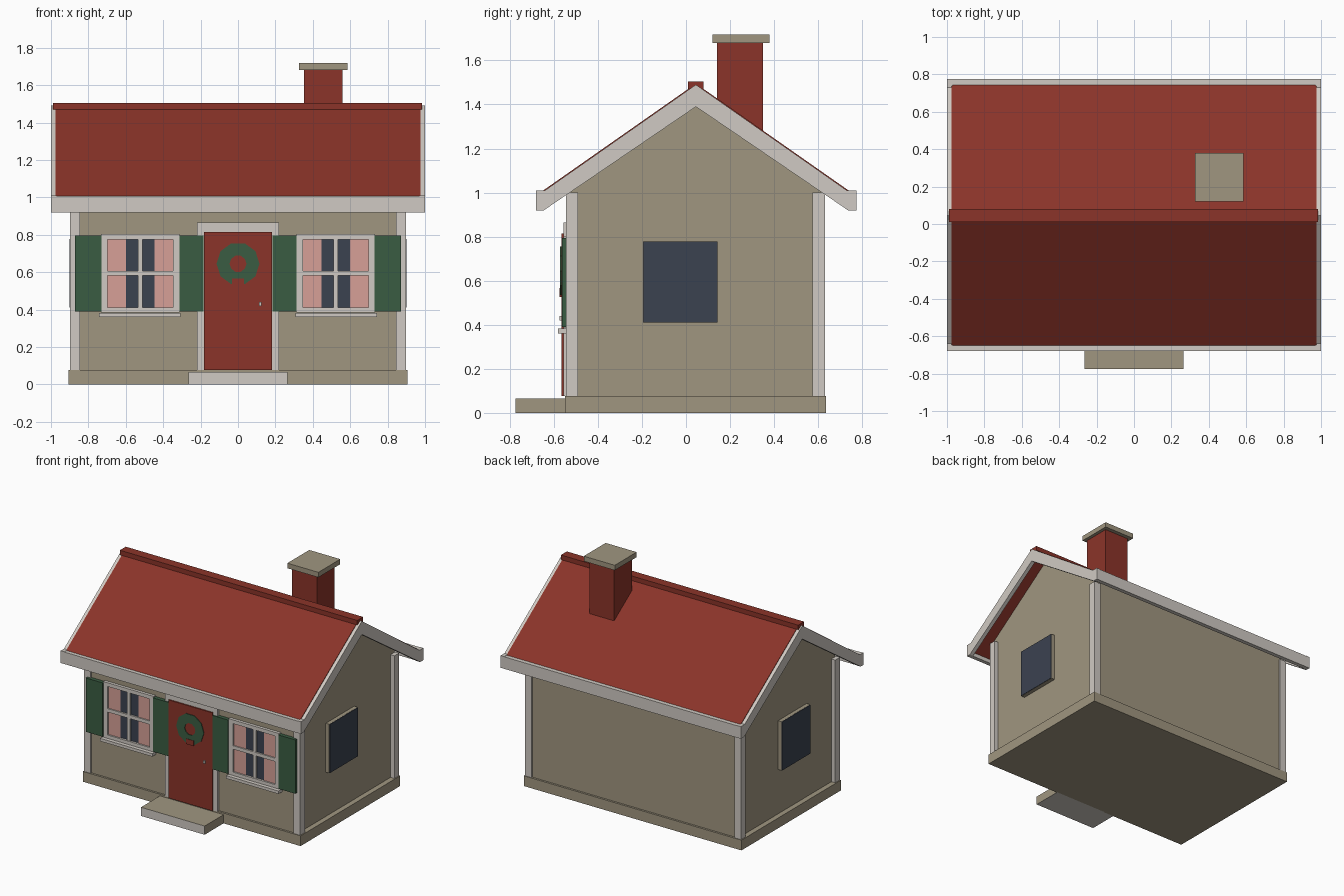
import bpy, bmesh, math

if "Cube" in bpy.data.objects:
    bpy.data.objects.remove(bpy.data.objects["Cube"])

def material(name, r, g, b):
    lin = lambda c: ((c / 255 + 0.055) / 1.055) ** 2.4
    m = bpy.data.materials.new(name)
    m.diffuse_color = (lin(r), lin(g), lin(b), 1)
    m.use_nodes = True
    m.node_tree.nodes["Principled BSDF"].inputs["Base Color"].default_value = m.diffuse_color
    return m

RED = material("brick red", 139, 52, 41)
BEIGE = material("beige", 160, 150, 128)
TRIM = material("light grey trim", 208, 202, 195)
GREEN = material("dark green", 58, 92, 66)
NAVY = material("navy glass", 59, 66, 80)
PINK = material("pink curtain", 215, 160, 151)

def finish(name, bm, *mats):
    bmesh.ops.recalc_face_normals(bm, faces=bm.faces)
    me = bpy.data.meshes.new(name)
    bm.to_mesh(me)
    bm.free()
    for m in mats:
        me.materials.append(m)
    ob = bpy.data.objects.new(name, me)
    bpy.context.collection.objects.link(ob)
    return ob

def box(name, mat, x, y, z):
    bm = bmesh.new()
    bmesh.ops.create_cube(bm, size=1)
    for v in bm.verts:
        v.co = [(a + b) / 2 + c * abs(b - a) for c, (a, b) in zip(v.co, (x, y, z))]
    return finish(name, bm, mat)

def extrude(name, mat, pts, axis, lo, hi):
    """Extrude a closed profile: (y, z) along x, or (x, z) along y."""
    bm = bmesh.new()
    put = (lambda p, t: (t, p[0], p[1])) if axis == "x" else (lambda p, t: (p[0], t, p[1]))
    f = bm.faces.new([bm.verts.new(put(p, lo)) for p in pts])
    r = bmesh.ops.extrude_face_region(bm, geom=[f])
    d = put((0, 0), hi - lo)
    bmesh.ops.translate(bm, vec=d, verts=[g for g in r["geom"] if isinstance(g, bmesh.types.BMVert)])
    return finish(name, bm, mat)

RIDGE, SLOPE = 0.045, 0.70
def roof_z(y, drop=0.0):
    return 1.49 - SLOPE * abs(y - RIDGE) - drop

# Foundation, walls with gables
box("foundation", BEIGE, (-0.906, 0.906), (-0.55, 0.635), (0, 0.077))
extrude("walls", BEIGE, [(-0.535, 0.07), (0.62, 0.07), (0.62, roof_z(0.62, 0.05)),
        (RIDGE, 1.44), (-0.535, roof_z(-0.535, 0.05))], "x", -0.867, 0.867)

# Doorstep: front and underside are light grey
step = box("doorstep", BEIGE, (-0.265, 0.265), (-0.775, -0.545), (0, 0.065))
step.data.materials.append(TRIM)
for p in step.data.polygons:
    p.material_index = int(p.normal.y < -0.5 or p.normal.z < -0.5)

# Roof slab
ys = (-0.655, RIDGE, 0.745)
extrude("roof", RED, [(y, roof_z(y, -0.005)) for y in ys] +
        [(y, roof_z(y, 0.055)) for y in reversed(ys)], "x", -0.975, 0.975)
box("ridge_cap", RED, (-0.99, 0.985), (0.01, 0.08), (1.47, 1.505))

# Eaves boards and gable boards
box("front_fascia", TRIM, (-1, 1), (-0.68, -0.65), (0.918, 1.008))
box("back_fascia", TRIM, (-1, 1), (0.743, 0.775), (0.918, 1.008))
barge = [(-0.68, 0.918), (-0.648, 0.918), (RIDGE, 1.39), (0.738, 0.918), (0.775, 0.918),
         (0.775, 1.01), (0.73, 1.01), (RIDGE, 1.49), (-0.64, 1.01), (-0.68, 1.01)]

# Chimney
box("chimney", RED, (0.353, 0.56), (0.14, 0.35), (1.2, 1.685))
box("chimney_cap", BEIGE, (0.327, 0.585), (0.12, 0.38), (1.68, 1.718))

# Parts repeated on the left and right
for side, s in (("left", -1), ("right", 1)):
    def sbox(name, mat, x, y, z):
        return box(f"{side}_{name}", mat, sorted((s * x[0], s * x[1])), y, z)

    extrude(f"{side}_gable_board", TRIM, barge, "x", s * 0.97, s * 1.0)
    sbox("front_corner_post", TRIM, (0.845, 0.899), (-0.545, -0.49), (0.075, 1.0))
    sbox("back_corner_post", TRIM, (0.845, 0.899), (0.575, 0.63), (0.075, 1.0))

    # Gable window: projecting surround with a glass plate
    sbox("side_window_box", BEIGE, (0.85, 0.896), (-0.195, 0.143), (0.41, 0.778))
    sbox("side_window_glass", NAVY, (0.894, 0.9), (-0.194, 0.142), (0.411, 0.777))

    # Front window
    sbox("window_glass", NAVY, (0.34, 0.71), (-0.541, -0.534), (0.40, 0.785))
    sbox("inner_curtain", PINK, (0.34, 0.447), (-0.545, -0.538), (0.40, 0.785))
    sbox("outer_curtain", PINK, (0.598, 0.71), (-0.545, -0.538), (0.40, 0.785))
    wy = (-0.557, -0.53)
    sbox("window_frame_inner", TRIM, (0.312, 0.347), wy, (0.385, 0.803))
    sbox("window_frame_outer", TRIM, (0.698, 0.733), wy, (0.385, 0.803))
    sbox("window_frame_top", TRIM, (0.347, 0.698), wy, (0.775, 0.803))
    sbox("window_frame_bottom", TRIM, (0.347, 0.698), wy, (0.385, 0.41))
    my = (-0.553, -0.535)
    sbox("window_bar_upright", TRIM, (0.511, 0.535), my, (0.41, 0.775))
    sbox("window_bar_cross", TRIM, (0.347, 0.698), (-0.554, -0.535), (0.581, 0.607))
    sbox("window_sill", TRIM, (0.307, 0.743), (-0.58, -0.53), (0.36, 0.382))

    # Shutters
    sbox("inner_shutter", GREEN, (0.184, 0.312), (-0.564, -0.53), (0.39, 0.795))
    sbox("outer_shutter", GREEN, (0.731, 0.872), (-0.564, -0.53), (0.39, 0.795))

    # Door frame side
    sbox("door_frame_side", TRIM, (0.18, 0.218), (-0.556, -0.53), (0.077, 0.865))

# Door, lintel and knob
box("door_frame_top", TRIM, (-0.18, 0.18), (-0.556, -0.53), (0.81, 0.865))
box("door", RED, (-0.183, 0.183), (-0.566, -0.53), (0.077, 0.815))
box("door_knob", TRIM, (0.112, 0.126), (-0.575, -0.56), (0.42, 0.44))

# Wreath: flat faceted ring with a red bow
bm = bmesh.new()
N = 10
rings = [[bm.verts.new((r * math.sin(a), y, 0.645 + r * math.cos(a)))
          for a in [2 * math.pi * (i + 0.5) / N for i in range(N)]]
         for r, y in ((0.115, -0.565), (0.115, -0.571), (0.045, -0.571), (0.045, -0.565))]
for k in range(4):
    a, b = rings[k], rings[(k + 1) % 4]
    for i in range(N):
        j = (i + 1) % N
        bm.faces.new((a[i], a[j], b[j], b[i]))
finish("wreath", bm, GREEN)
box("wreath_bow", RED, (-0.032, 0.032), (-0.574, -0.566), (0.527, 0.567))
